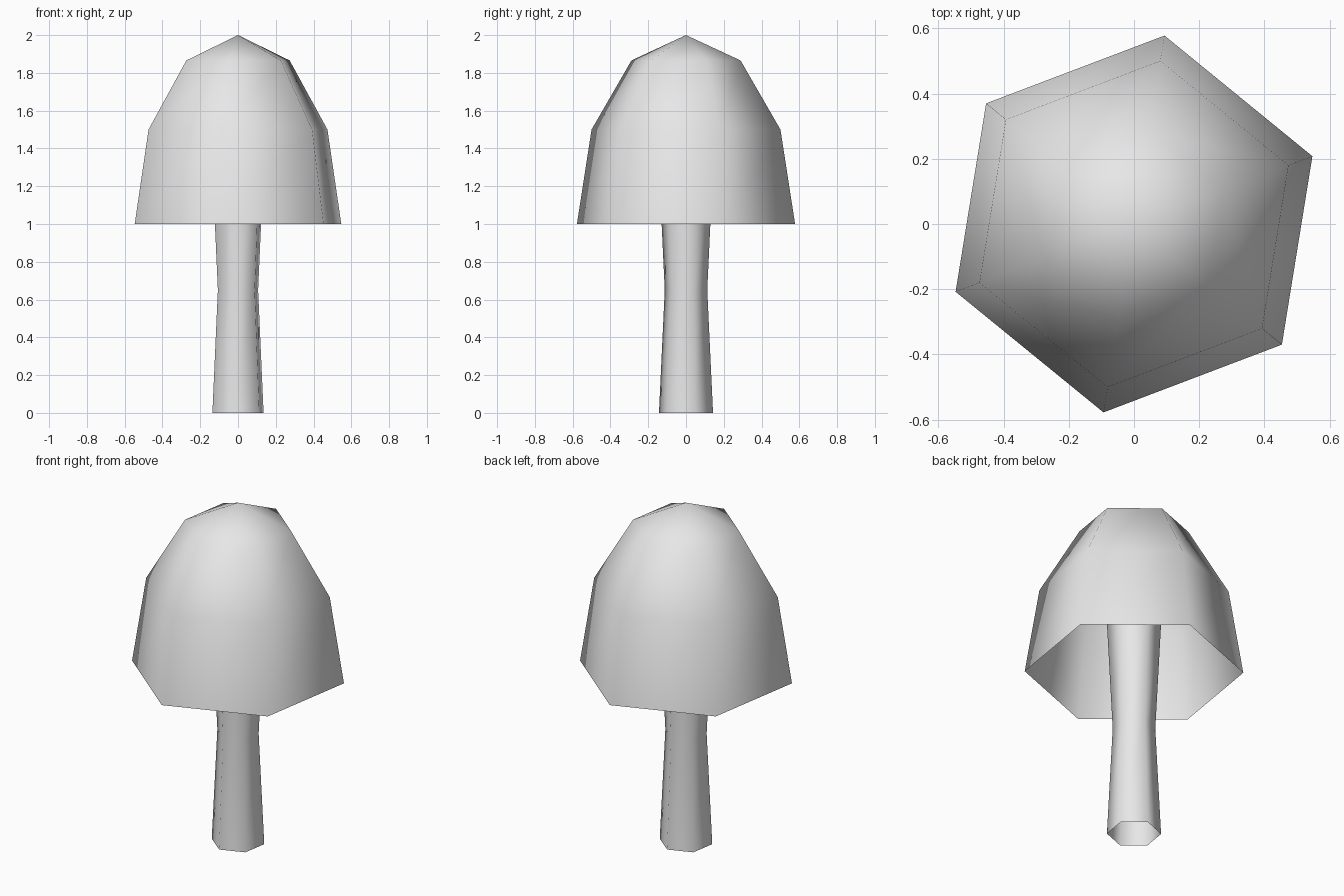
import bpy
import bmesh
from math import cos, sin, radians

old = bpy.data.objects.get("Cube")
if old:
    bpy.data.objects.remove(old, do_unlink=True)

SIDES = 6
TURN = radians(20.8)


def make_material(name, rgb):
    mat = bpy.data.materials.new(name)
    mat.use_nodes = True
    mat.diffuse_color = (*rgb, 1)
    mat.node_tree.nodes["Principled BSDF"].inputs["Base Color"].default_value = (*rgb, 1)
    return mat


def lathe(name, profile, mat, apex=None):
    """Open six-sided shell through (radius, height) rings, with an optional tip."""
    bm = bmesh.new()
    rings = []
    for r, z in profile:
        angles = [TURN + radians(360 / SIDES * i) for i in range(SIDES)]
        rings.append([bm.verts.new((r * cos(a), r * sin(a), z)) for a in angles])
    for low, high in zip(rings, rings[1:]):
        for i in range(SIDES):
            j = (i + 1) % SIDES
            bm.faces.new((low[i], low[j], high[j], high[i]))
    if apex is not None:
        tip = bm.verts.new((0, 0, apex))
        for i in range(SIDES):
            bm.faces.new((rings[-1][i], rings[-1][(i + 1) % SIDES], tip))
    for face in bm.faces:
        face.smooth = True
    mesh = bpy.data.meshes.new(name)
    bm.to_mesh(mesh)
    bm.free()
    mesh.materials.append(mat)
    obj = bpy.data.objects.new(name, mesh)
    bpy.context.collection.objects.link(obj)
    return obj


grey = make_material("pale grey", (0.8, 0.8, 0.8))

# Domed cap: a hollow half ball, open underneath
dome = [(0.585 * cos(radians(a)), 1 + sin(radians(a))) for a in (0, 30, 60)]
lathe("mushroom_cap", dome, grey, apex=2)

# Stem: open tube with a narrow waist, reaching up inside the cap
lathe("mushroom_stem", [(0.145, 0), (0.114, 0.65), (0.145, 1.3)], grey)
